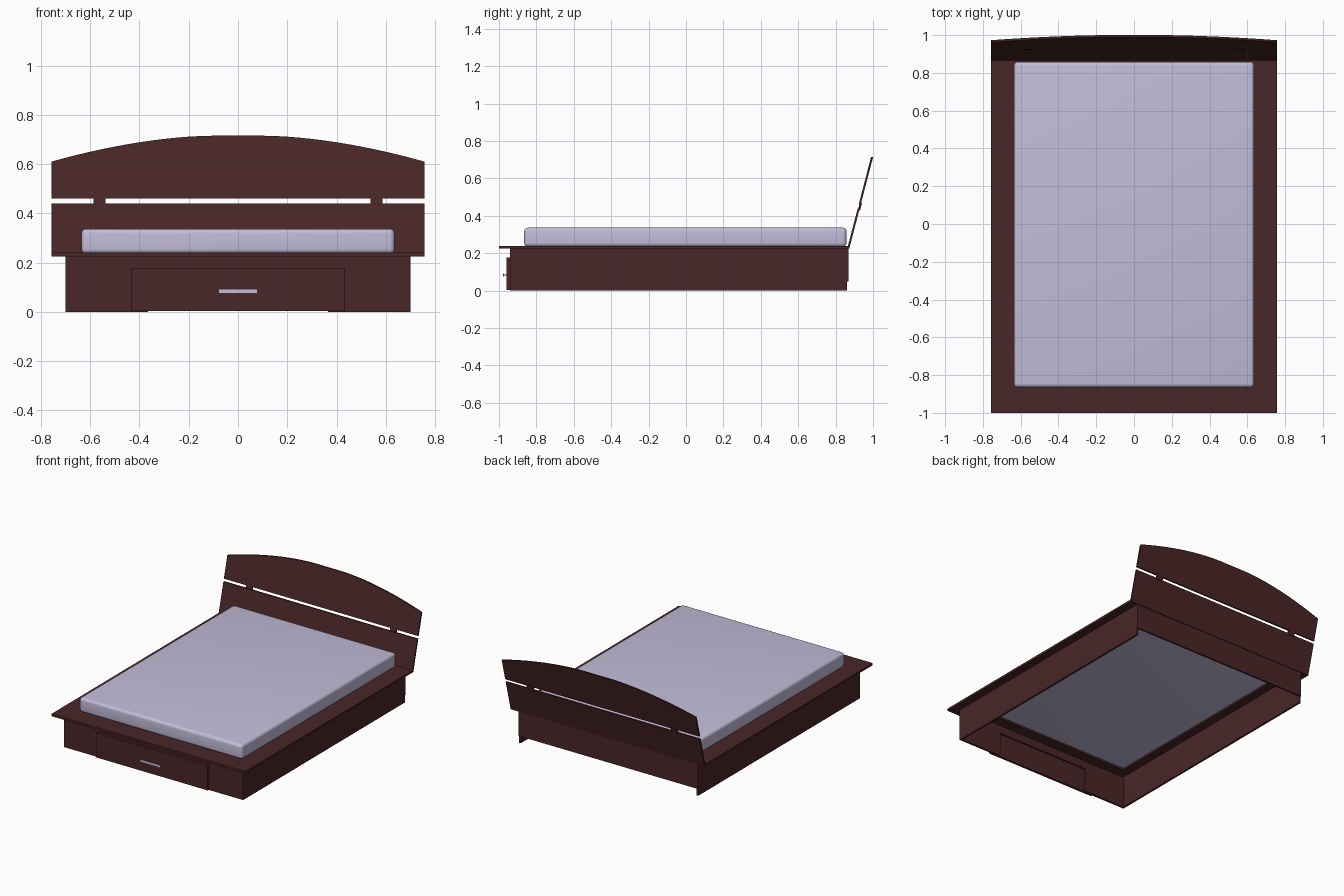
import bpy, bmesh, math

if "Cube" in bpy.data.objects:
    bpy.data.objects.remove(bpy.data.objects["Cube"])


def material(name, rgb):
    m = bpy.data.materials.new(name)
    m.diffuse_color = (*rgb, 1)
    m.use_nodes = True
    m.node_tree.nodes["Principled BSDF"].inputs["Base Color"].default_value = m.diffuse_color
    return m


WOOD = material("dark_red_wood", (0.067, 0.0194, 0.0203))
FABRIC = material("lavender_grey", (0.546, 0.509, 0.694))


def finish(name, bm, mat):
    bmesh.ops.recalc_face_normals(bm, faces=bm.faces)
    me = bpy.data.meshes.new(name)
    bm.to_mesh(me)
    bm.free()
    me.materials.append(mat)
    ob = bpy.data.objects.new(name, me)
    bpy.context.collection.objects.link(ob)
    return ob


def box(name, x, y, z, mat=WOOD):
    bm = bmesh.new()
    bmesh.ops.create_cube(bm, size=1)
    for v in bm.verts:
        for i, (a, b) in enumerate((x, y, z)):
            v.co[i] = a if v.co[i] < 0 else b
    return finish(name, bm, mat)


def leaning_panel(name, outline, back=0.0, thick=0.011):
    """Extrude an x,z outline backwards and lean it away from the bed."""
    bm = bmesh.new()
    rings = []
    for off in (back, back + thick):
        rings.append([bm.verts.new((x, 0.862 + 0.26 * (z - 0.225) + off, z))
                      for x, z in outline])
    bm.faces.new(rings[0])
    bm.faces.new(rings[1][::-1])
    n = len(outline)
    for i in range(n):
        j = (i + 1) % n
        bm.faces.new((rings[0][i], rings[0][j], rings[1][j], rings[1][i]))
    return finish(name, bm, WOOD)


# Platform: a flat rim around the mattress opening
bm = bmesh.new()
loops = []
for z in (0.225, 0.24):
    for x0, y0, y1 in ((0.757, -1.0, 0.865), (0.625, -0.853, 0.848)):
        loops.append([bm.verts.new((x, y, z)) for x, y in
                      ((-x0, y0), (x0, y0), (x0, y1), (-x0, y1))])
bot_out, bot_in, top_out, top_in = loops
for a, b in ((bot_out, bot_in), (top_out, top_in),
             (bot_out, top_out), (bot_in, top_in)):
    for i in range(4):
        j = (i + 1) % 4
        bm.faces.new((a[i], a[j], b[j], b[i]))
finish("platform_rim", bm, WOOD)

# Base panels, mirrored left and right
for s, side in ((-1, "left"), (1, "right")):
    box(side + "_side_panel", sorted((s * 0.686, s * 0.70)), (-0.927, 0.862), (0, 0.225))
    box(side + "_front_panel", sorted((s * 0.365, s * 0.70)), (-0.942, -0.927), (0, 0.225))
    # Short blocks joining the two headboard boards
    leaning_panel(side + "_headboard_block",
                  [(s * 0.538, 0.43), (s * 0.587, 0.43), (s * 0.587, 0.47), (s * 0.538, 0.47)],
                  0.004, 0.012)
    # Handle posts
    box(side + "_handle_post", sorted((s * 0.06, s * 0.068)), (-0.975, -0.958),
        (0.081, 0.087), FABRIC)
box("front_top_rail", (-0.365, 0.365), (-0.941, -0.927), (0.17, 0.225))
box("back_panel", (-0.70, 0.70), (0.855, 0.868), (0.05, 0.225))

# Drawer front and handle
box("drawer_front", (-0.435, 0.435), (-0.959, -0.942), (0.004, 0.178))
box("drawer_handle", (-0.08, 0.08), (-0.979, -0.973), (0.075, 0.093), FABRIC)

# Headboard: straight lower board, arched upper board
leaning_panel("headboard_lower", [(-0.757, 0.225), (0.757, 0.225), (0.757, 0.44), (-0.757, 0.44)])
arch = []
for i in range(31):
    x = 0.757 - 1.514 * i / 30
    t = max(0, abs(x) - 0.1) / 0.657
    arch.append((x, 0.715 - 0.105 * t ** 1.75))
leaning_panel("headboard_upper", [(-0.757, 0.46), (0.757, 0.46)] + arch)

# Mattress with soft edges
mattress = box("mattress", (-0.636, 0.636), (-0.865, 0.858), (0.235, 0.337), FABRIC)
bev = mattress.modifiers.new("soft_edges", "BEVEL")
bev.width = 0.02
bev.segments = 5
bpy.context.view_layer.objects.active = mattress
mattress.select_set(True)
bpy.ops.object.modifier_apply(modifier=bev.name)
bpy.ops.object.shade_smooth_by_angle(angle=math.radians(40))
